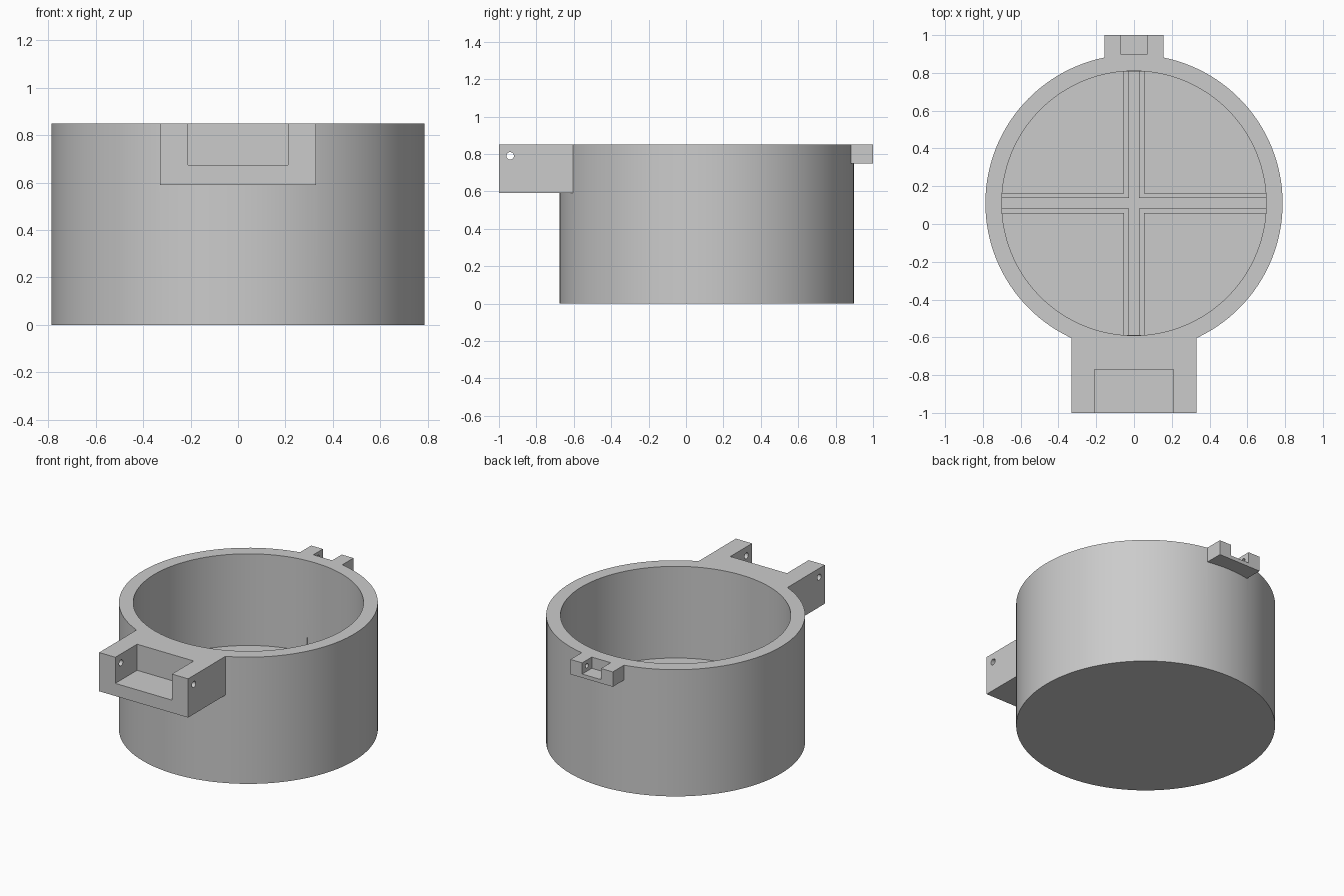
import bpy
import math

cube = bpy.data.objects.get("Cube")
if cube:
    bpy.data.objects.remove(cube, do_unlink=True)

CENTER_Y = 0.11
HEIGHT = 0.85
OUTER, INNER = 0.787, 0.70
FLOOR = 0.235

grey = bpy.data.materials.new("plain_grey")
grey.use_nodes = True
grey.diffuse_color = (0.6, 0.6, 0.6, 1)
grey.node_tree.nodes["Principled BSDF"].inputs["Base Color"].default_value = (0.6, 0.6, 0.6, 1)


def box(name, x, y, z):
    """Box from (low, high) ranges on each axis."""
    spans = (x, y, z)
    bpy.ops.mesh.primitive_cube_add(size=1, location=[(a + b) / 2 for a, b in spans])
    ob = bpy.context.object
    ob.name = name
    ob.scale = [b - a for a, b in spans]
    bpy.ops.object.transform_apply(location=True, rotation=True, scale=True)
    return ob


def cylinder(name, radius, depth, location, sides=32, along_x=False):
    bpy.ops.mesh.primitive_cylinder_add(
        vertices=sides, radius=radius, depth=depth, location=location,
        rotation=(0, math.pi / 2 if along_x else 0, 0))
    ob = bpy.context.object
    ob.name = name
    bpy.ops.object.transform_apply(location=True, rotation=True, scale=True)
    return ob


def combine(target, tool, operation):
    """Apply a boolean and discard the tool."""
    tool.hide_render = True
    bpy.context.view_layer.objects.active = target
    mod = target.modifiers.new(operation.lower(), 'BOOLEAN')
    mod.operation = operation
    mod.solver = 'EXACT'
    mod.object = tool
    bpy.ops.object.modifier_apply(modifier=mod.name)
    bpy.data.objects.remove(tool, do_unlink=True)


# Round container wall and thick floor
body = cylinder("container_body", OUTER, HEIGHT, (0, CENTER_Y, HEIGHT / 2), 128)

# Front hinge bracket and rear latch catch
combine(body, box("hinge_bracket", (-0.33, 0.33), (-1, -0.6), (0.59, HEIGHT)), 'UNION')
combine(body, box("latch_catch", (-0.157, 0.157), (0.85, 1), (0.75, HEIGHT)), 'UNION')

# Hollow interior
combine(body, cylinder("interior", INNER, 1, (0, CENTER_Y, FLOOR + 0.5), 128), 'DIFFERENCE')

# Stepped cross channel in the floor
reach = 0.6985
for half, depth in ((0.052, 0.02), (0.027, 0.04)):
    z = (FLOOR - depth, FLOOR + 0.1)
    cross = box("cross_channel", (-reach, reach), (CENTER_Y - half, CENTER_Y + half), z)
    arm = box("cross_arm", (-half, half), (CENTER_Y - reach, CENTER_Y + reach), z)
    combine(cross, arm, 'UNION')
    combine(body, cross, 'DIFFERENCE')

# Bracket pocket and its pin hole
combine(body, box("bracket_pocket", (-0.21, 0.21), (-1.1, -0.77), (0.675, 1)), 'DIFFERENCE')
combine(body, cylinder("pin_hole", 0.02, 1, (0, -0.94, 0.79), along_x=True), 'DIFFERENCE')

# Catch notch with shallow pin sockets
combine(body, box("catch_notch", (-0.07, 0.07), (0.898, 1.1), (0.775, 1)), 'DIFFERENCE')
combine(body, cylinder("pin_socket", 0.015, 0.2, (0, 0.95, 0.812), along_x=True), 'DIFFERENCE')

# Material and shading
body.data.materials.clear()
body.data.materials.append(grey)
for face in body.data.polygons:
    face.material_index = 0
bpy.ops.object.select_all(action='DESELECT')
body.select_set(True)
bpy.context.view_layer.objects.active = body
bpy.ops.object.shade_smooth_by_angle(angle=math.radians(30))
